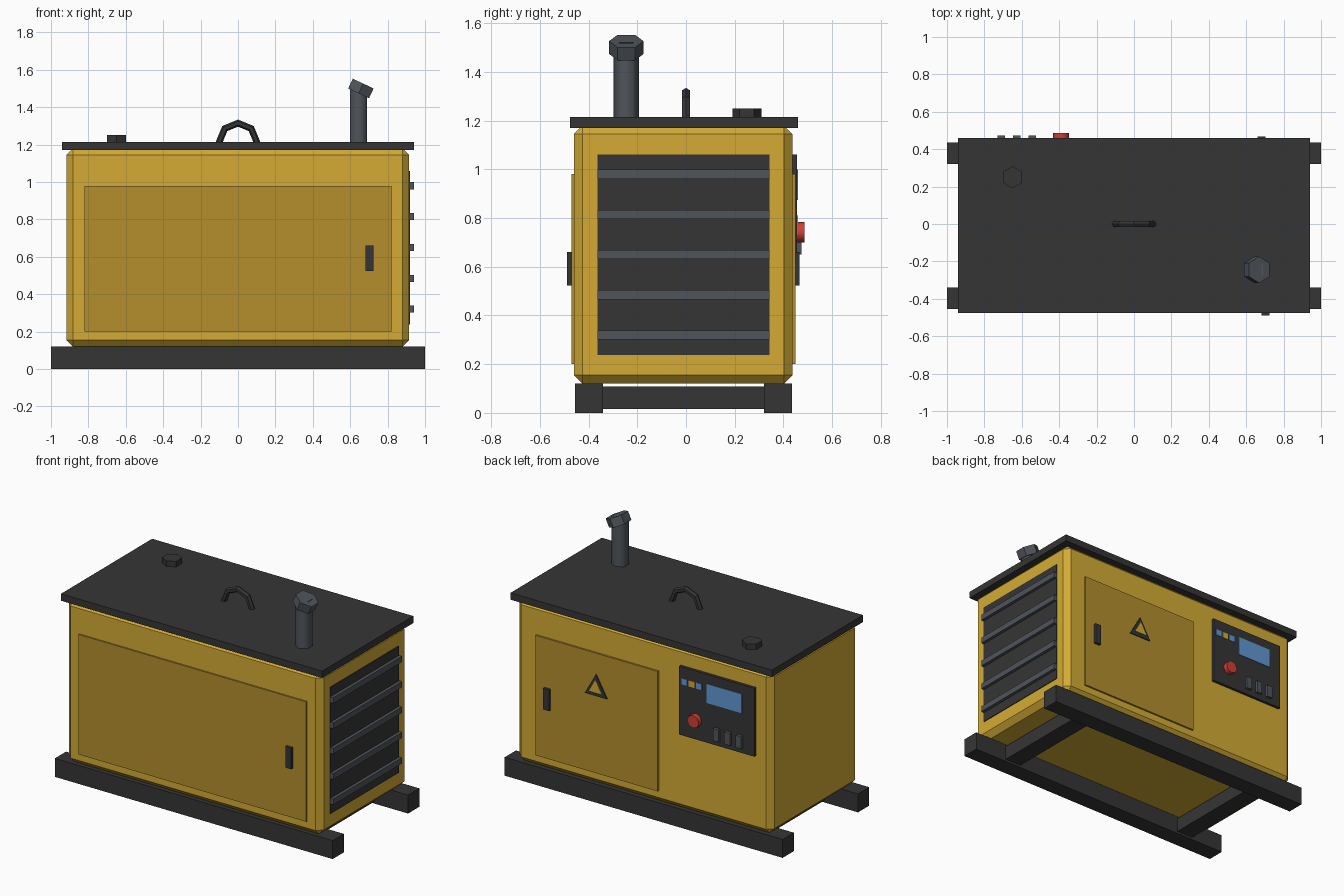
import bpy, bmesh, math
from mathutils import Matrix, Vector

if "Cube" in bpy.data.objects:
    bpy.data.objects.remove(bpy.data.objects["Cube"])


def mat(name, rgb):
    m = bpy.data.materials.new(name)
    m.diffuse_color = (*rgb, 1)
    m.use_nodes = True
    m.node_tree.nodes["Principled BSDF"].inputs["Base Color"].default_value = m.diffuse_color
    return m


YELLOW = mat("body_yellow", (0.66, 0.41, 0.035))
OCHRE = mat("door_ochre", (0.46, 0.275, 0.027))
DARK = mat("charcoal", (0.036, 0.036, 0.036))
SLATE = mat("slate_grey", (0.08, 0.09, 0.105))
BLUE = mat("screen_blue", (0.12, 0.32, 0.66))
RED = mat("button_red", (0.64, 0.05, 0.035))


def finish(name, bm, material):
    mesh = bpy.data.meshes.new(name)
    bm.to_mesh(mesh)
    bm.free()
    mesh.materials.append(material)
    ob = bpy.data.objects.new(name, mesh)
    bpy.context.collection.objects.link(ob)
    return ob


def box(name, x, y, z, material, chamfer=0):
    """Box from (min, max) ranges, with optional one-segment chamfer."""
    bm = bmesh.new()
    bmesh.ops.create_cube(bm, size=1)
    for v in bm.verts:
        v.co = Vector([(a + b) / 2 + c * (b - a) for (a, b), c in zip((x, y, z), v.co)])
    if chamfer:
        bmesh.ops.bevel(bm, geom=bm.edges[:], offset=chamfer, segments=1,
                        affect='EDGES', profile=0.5)
    return finish(name, bm, material)


def prism(name, centre, radius, depth, sides, material, rot=(0, 'X'), smooth=False):
    """Regular prism along z, turned by rot and centred on centre."""
    bm = bmesh.new()
    m = Matrix.Translation(centre) @ Matrix.Rotation(math.radians(rot[0]), 4, rot[1])
    bmesh.ops.create_cone(bm, cap_ends=True, segments=sides, radius1=radius,
                          radius2=radius, depth=depth, matrix=m)
    if smooth:
        for f in bm.faces:
            f.smooth = len(f.verts) == 4
        for e in bm.edges:
            e.smooth = all(f.smooth for f in e.link_faces)
    return finish(name, bm, material)


def triangle(name, x, z, half, height, y, material):
    """Upright triangular plate on the back door."""
    bm = bmesh.new()
    pts = [(x - half, z), (x + half, z), (x, z + height)]
    face = bm.faces.new([bm.verts.new((px, y[0], pz)) for px, pz in pts])
    ext = bmesh.ops.extrude_face_region(bm, geom=[face])
    for v in ext['geom']:
        if isinstance(v, bmesh.types.BMVert):
            v.co.y = y[1]
    bmesh.ops.recalc_face_normals(bm, faces=bm.faces[:])
    return finish(name, bm, material)


# Skid base
for side, y in (("front", (-0.455, -0.34)), ("back", (0.32, 0.435))):
    box(side + "_skid", (-1, 1), y, (0, 0.12), DARK)
for side, x in (("left", -0.7), ("right", 0.7)):
    box(side + "_crossbar", (x - 0.06, x + 0.06), (-0.345, 0.325), (0.015, 0.108), DARK)

# Housing and lid
box("housing", (-0.917, 0.915), (-0.46, 0.437), (0.12, 1.18), YELLOW, 0.035)
box("lid", (-0.94, 0.94), (-0.477, 0.46), (1.17, 1.215), DARK)

# Doors with latches
box("front_door", (-0.82, 0.82), (-0.47, -0.455), (0.2, 0.98), OCHRE)
box("front_latch", (0.682, 0.724), (-0.488, -0.465), (0.523, 0.66), DARK)
box("back_door", (-0.11, 0.77), (0.43, 0.449), (0.2, 0.98), OCHRE)
box("back_latch", (0.66, 0.702), (0.444, 0.467), (0.523, 0.66), DARK)

# Warning sign
triangle("warning_sign", 0.33, 0.705, 0.08, 0.14, (0.445, 0.456), DARK)
triangle("warning_sign_centre", 0.33, 0.729, 0.046, 0.082, (0.455, 0.46), YELLOW)

# Louvred vent on the right end
box("vent_panel", (0.905, 0.92), (-0.363, 0.343), (0.237, 1.06), DARK)
for i in range(5):
    z = 0.32 + i * 0.165
    box(f"vent_slat_{i + 1}", (0.915, 0.94), (-0.363, 0.343), (z - 0.019, z + 0.019), SLATE)

# Control panel on the back
box("control_panel", (-0.81, -0.27), (0.43, 0.455), (0.615, 1.06), DARK)
box("screen", (-0.72, -0.47), (0.45, 0.459), (0.875, 1.0), BLUE)
for i, colour in enumerate((BLUE, YELLOW, BLUE)):
    x = -0.308 - i * 0.053
    box(f"indicator_{i + 1}", (x - 0.02, x + 0.02), (0.45, 0.459), (0.948, 0.988), colour)
for i in range(3):
    x = -0.545 - i * 0.082
    box(f"switch_{i + 1}", (x - 0.02, x + 0.02), (0.45, 0.474), (0.65, 0.73), SLATE)
prism("stop_button", (-0.39, 0.466, 0.742), 0.042, 0.04, 8, RED, (90, 'X'), True)

# Fuel cap
prism("fuel_cap", (-0.65, 0.25, 1.228), 0.059, 0.045, 6, DARK)

# Exhaust stack with tilted cap
prism("exhaust_pipe", (0.645, -0.245, 1.36), 0.052, 0.32, 6, SLATE, smooth=True)
prism("exhaust_cap", (0.657, -0.245, 1.5), 0.071, 0.058, 6, SLATE, (25, 'Y'))

# Lifting handle: half a ring standing on the lid
bm = bmesh.new()
rings = []
for i in range(5):
    a = math.pi * i / 4
    ring = []
    for j in range(6):
        b = math.tau * j / 6
        r = 0.1 + 0.019 * math.cos(b)
        ring.append(bm.verts.new((r * math.cos(a), 0.019 * math.sin(b),
                                  1.215 + r * math.sin(a))))
    rings.append(ring)
for p, q in zip(rings, rings[1:]):
    for j in range(6):
        k = (j + 1) % 6
        bm.faces.new((p[j], p[k], q[k], q[j]))
bm.faces.new(rings[0])
bm.faces.new(rings[-1])
bmesh.ops.recalc_face_normals(bm, faces=bm.faces[:])
finish("lifting_handle", bm, DARK)
